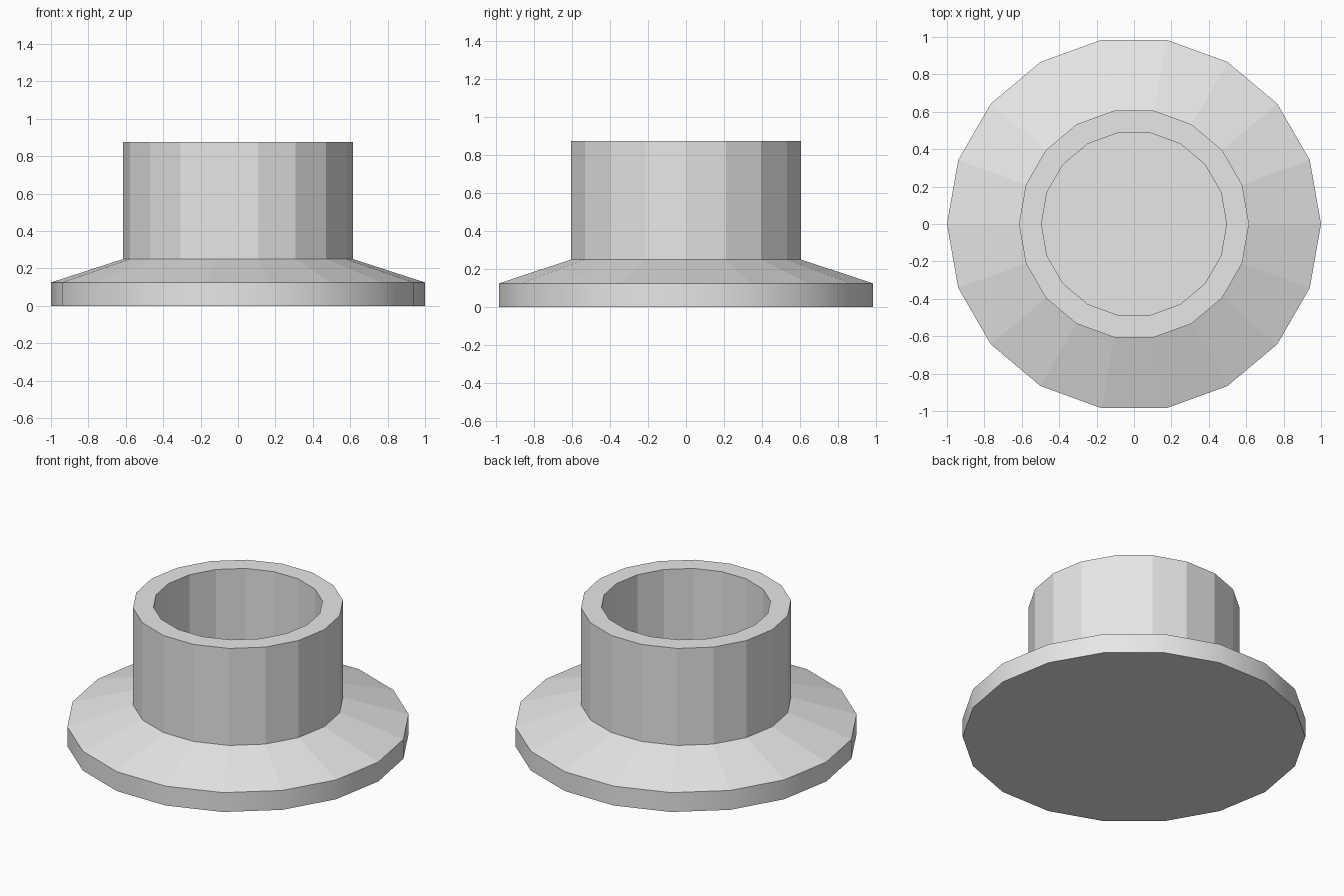
import bpy
import bmesh
from math import cos, sin, tau

cube = bpy.data.objects.get("Cube")
if cube:
    bpy.data.objects.remove(cube, do_unlink=True)

SIDES = 18

grey = bpy.data.materials.new("light grey")
grey.use_nodes = True
grey.diffuse_color = (0.8, 0.8, 0.8, 1)
grey.node_tree.nodes["Principled BSDF"].inputs["Base Color"].default_value = (0.8, 0.8, 0.8, 1)


def lathe(name, profile, smooth_bands=()):
    """Turn a (radius, height) profile about z and cap both ends."""
    bm = bmesh.new()
    rings = [[bm.verts.new((r * cos(tau * i / SIDES), r * sin(tau * i / SIDES), z))
              for i in range(SIDES)] for r, z in profile]
    bm.faces.new(reversed(rings[0]))
    for band, (low, high) in enumerate(zip(rings, rings[1:])):
        for i in range(SIDES):
            j = (i + 1) % SIDES
            face = bm.faces.new((low[i], low[j], high[j], high[i]))
            face.smooth = band in smooth_bands
    bm.faces.new(rings[-1])
    mesh = bpy.data.meshes.new(name)
    bm.to_mesh(mesh)
    bm.free()
    mesh.materials.append(grey)
    obj = bpy.data.objects.new(name, mesh)
    bpy.context.collection.objects.link(obj)
    return obj


# One closed body: underside, rounded rim, sloping flange, collar, bore and bore floor
lathe("flanged_collar",
      [(1, 0), (1, 0.125), (0.615, 0.25), (0.615, 0.875), (0.495, 0.875), (0.495, 0.25)],
      smooth_bands=(0,))
